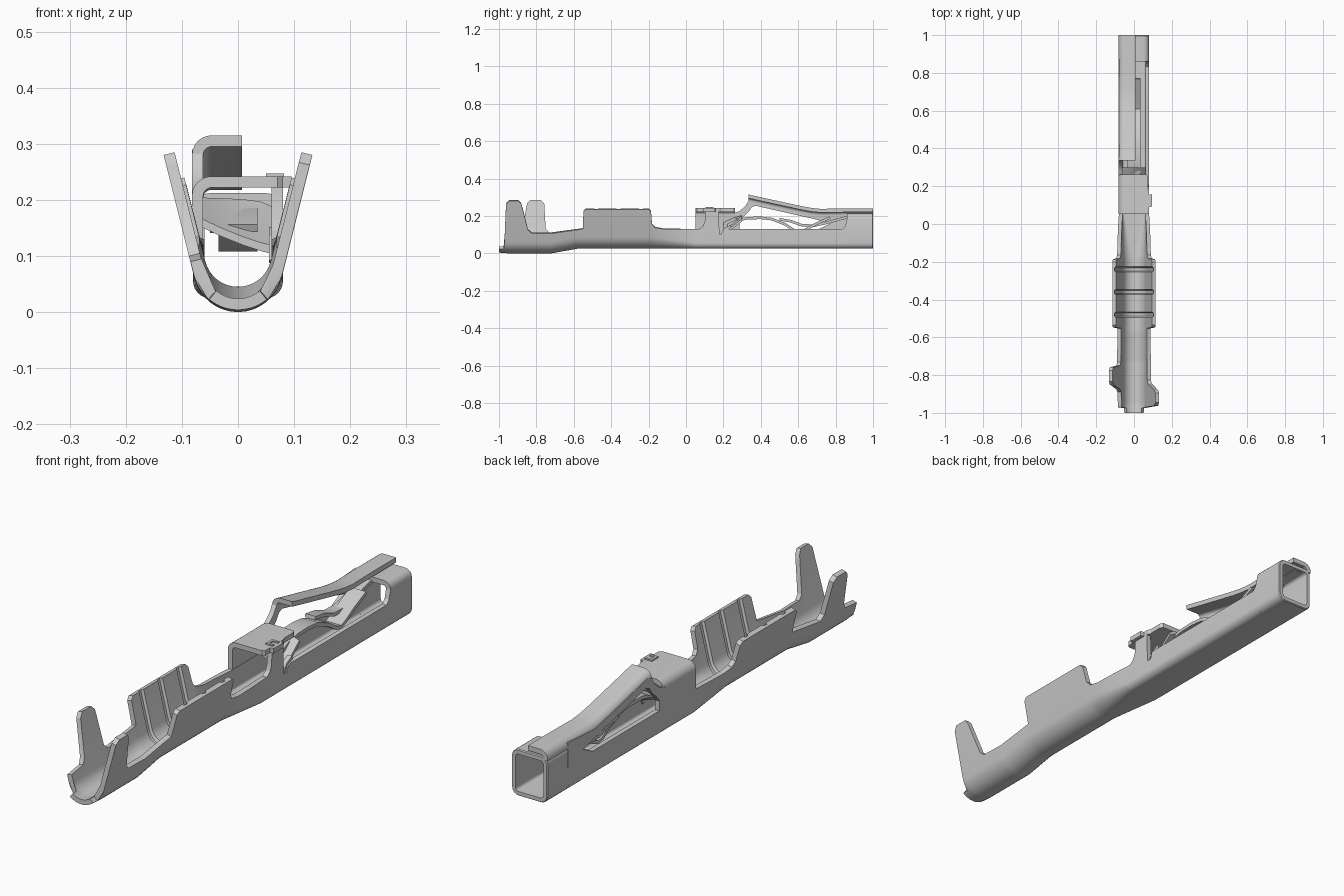
import bpy, bmesh, math
from mathutils import Vector

if "Cube" in bpy.data.objects:
    bpy.data.objects.remove(bpy.data.objects["Cube"])

T = 0.02  # sheet thickness


def loft(name, rings, cyclic=False):
    """Skin closed point loops; cap both ends unless cyclic."""
    bm = bmesh.new()
    vs = [[bm.verts.new(p) for p in r] for r in rings]
    n, m = len(rings[0]), len(rings)
    for i in range(m if cyclic else m - 1):
        a, b = vs[i], vs[(i + 1) % m]
        for j in range(n):
            k = (j + 1) % n
            bm.faces.new((a[j], a[k], b[k], b[j]))
    if not cyclic:
        bm.faces.new(vs[0])
        bm.faces.new(vs[-1][::-1])
    bmesh.ops.recalc_face_normals(bm, faces=bm.faces)
    me = bpy.data.meshes.new(name)
    bm.to_mesh(me)
    bm.free()
    ob = bpy.data.objects.new(name, me)
    bpy.context.collection.objects.link(ob)
    bpy.ops.object.select_all(action='DESELECT')
    ob.select_set(True)
    bpy.context.view_layer.objects.active = ob
    bpy.ops.object.shade_smooth_by_angle(angle=math.radians(28))
    return ob


def interp(tab, y):
    for (a, u), (b, v) in zip(tab, tab[1:]):
        if y <= b:
            return u + (v - u) * max(0, y - a) / (b - a)
    return tab[-1][1]


def half(z0, r, lean, h, t):
    """Outer and inner points of one side of the U section, centre to lip."""
    w, end = 0.08, math.pi / 2 - lean
    end = min(end, math.acos(max(-1, 1 - (h - z0) / r)))
    out, inn = [], []
    for i in range(9):
        a = end * i / 8
        x, z = w - r + r * math.sin(a), z0 + r - r * math.cos(a)
        out.append((x, z))
        inn.append((x - t * math.sin(a), z + t * math.cos(a)))
    d = max(0.0005, h - out[-1][1])
    s = d * math.cos(end) / max(0.2, math.sin(end))
    out.append((out[-1][0] + s, out[-1][1] + d))
    inn.append((inn[-1][0] + s, inn[-1][1] + d))
    return out, inn


# Formed sheet body: lip heights, floor height, corner radius, wall lean
wire = [(-.552, .13), (-.548, .222), (-.535, .235), (-.2, .235), (-.187, .222),
        (-.182, .155), (-.165, .137), (-.12, .13)]
tongue = [(-1, .022), (-.975, .022)]
h_right = tongue + [(-.97, .08), (-.962, .262), (-.945, .28), (-.895, .28), (-.88, .262),
                    (-.845, .125), (-.825, .108), (-.72, .106)] + wire + [
    (.07, .13), (.09, .145), (.1, .17), (.103, .222), (.175, .222), (.179, .1),
    (.198, .1), (.205, .125), (.22, .13), (.835, .13), (.85, .145), (.862, .19)]
h_left = tongue + [(-.97, .09), (-.89, .1), (-.875, .125), (-.85, .262), (-.833, .28),
                   (-.775, .28), (-.758, .262), (-.75, .125), (-.73, .106)] + wire + [(.862, .13)]
floor = [(-1, .004), (-.95, 0), (-.72, 0), (-.58, .025), (.862, .025)]
radius = [(-1, .08), (-.18, .08), (.05, .03), (.862, .03)]
lean = [(-1, .245), (-.19, .245), (.05, 0), (.862, 0)]
thick = [(-1, T)]
for c in (-.48, -.36, -.24):  # serration grooves
    thick += [(c - .014, T), (c - .008, .011), (c + .008, .011), (c + .014, T)]
thick.append((.862, T))

ys = sorted({y for tab in (h_right, h_left, floor, radius, lean, thick) for y, _ in tab}
            | {-.18 + .023 * i for i in range(11)})
rings = []
for y in ys:
    args = [interp(t, y) for t in (floor, radius, lean)]
    t = interp(thick, y)
    ro, ri = half(*args, interp(h_right, y), t)
    lo, li = half(*args, interp(h_left, y), t)
    pts = [(-x, z) for x, z in lo[:0:-1]] + ro + ri[::-1] + [(-x, z) for x, z in li[1:]]
    rings.append([(x, y, z) for x, z in pts])
loft("crimp_body", rings)


def rounded_rect(x, z0, z1, r, y):
    pts = []
    for k, (cx, cz) in enumerate(((x - r, z1 - r), (-x + r, z1 - r), (-x + r, z0 + r), (x - r, z0 + r))):
        for i in range(6):
            a = math.pi / 2 * (k + i / 5)
            pts.append((cx + r * math.cos(a), y, cz + r * math.sin(a)))
    return pts


# Closed mating box at the far end
y0, y1 = .86, 1.0
loft("mating_box", [rounded_rect(.08, .025, .212, .03, y0), rounded_rect(.08, .025, .212, .03, y1 - .004),
                    rounded_rect(.077, .028, .209, .028, y1), rounded_rect(.062, .043, .194, .013, y1),
                    rounded_rect(.06, .045, .192, .012, y0)], cyclic=True)


def fold(y, right, top, bottom, r=.035):
    """Section of a plate folded over from the left wall."""
    xl = -.082
    arc = [(math.cos(math.pi / 2 * i / 6), math.sin(math.pi / 2 * i / 6)) for i in range(7)]
    cx, cz = xl + r, top - r
    out = [(xl, bottom)] + [(cx - r * c, cz + r * s) for c, s in arc] + [(right, top)]
    q = r - T
    inn = [(xl + T, bottom)] + [(cx - q * c, cz + q * s) for c, s in arc] + [(right, top - T)]
    return [(x, y, z) for x, z in out + inn[::-1]]


# Bridge folded over the body, with its locking tab
loft("bridge", [fold(y, x, .242, .128) for y, x in
                ((.052, .07), (.06, .08), (.09, .08), (.092, .095), (.155, .095), (.157, .08),
                 (.18, .08), (.19, .074), (.25, .074), (.262, .066))])


def block(name, x0, x1, ya, yb, z0, z1):
    loft(name, [[(x, y, z) for x, z in ((x0, z0), (x1, z0), (x1, z1), (x0, z1))] for y in (ya, yb)])


for ya in (.105, .137):
    block("lock_tab", .05, .082, ya, ya + .01, .235, .247)
block("lock_tab_root", .05, .06, .105, .147, .235, .247)

# Locking arm rising backwards over the contact
arm = [(1, .24, .2), (.85, .24, .2), (.72, .238, .198), (.67, .243, .202), (.62, .252, .21),
       (.45, .289, .247), (.35, .311, .266), (.335, .315, .27)]
loft("locking_arm", [fold(y, .007, t, b) for y, t, b in arm])

# Left side loop joining the arm to the lower wall
outer = [(.87, .225), (.7, .215), (.6, .235), (.36, .29), (.335, .282), (.315, .25),
         (.285, .225), (.25, .215), (.24, .18), (.24, .125)]
inner = [(.87, .165), (.78, .16), (.68, .185), (.6, .203), (.37, .255), (.35, .245), (.335, .222),
         (.305, .195), (.285, .17), (.285, .125)]
loft("side_loop", [[(x, y, z) for y, z in outer + inner[::-1]] for x in (-.082, -.062)])
loft("side_gusset", [[(x, y, z) for y, z in ((.87, .125), (.87, .18), (.78, .165), (.7, .125))]
                     for x in (-.081, -.062)])


def strip(name, path, xa, xb, t=.014):
    """Bent strip following (y, z) path."""
    rings = []
    for i, p in enumerate(path):
        a, b = Vector(path[max(0, i - 1)]), Vector(path[min(len(path) - 1, i + 1)])
        d = (b - a).normalized()
        ny, nz = -d.y * t / 2, d.x * t / 2
        rings.append([(xa, p[0] - ny, p[1] - nz), (xb, p[0] - ny, p[1] - nz),
                      (xb, p[0] + ny, p[1] + nz), (xa, p[0] + ny, p[1] + nz)])
    loft(name, rings)


# Contact springs inside the box
strip("contact_spring", [(.22, .15), (.28, .178), (.33, .188), (.4, .19), (.46, .183), (.53, .155),
                         (.58, .122), (.61, .115), (.64, .127), (.7, .16), (.77, .192)], -.035, .035)
strip("support_spring", [(.99, .2), (.9, .198), (.84, .188), (.75, .163), (.68, .148),
                         (.62, .15), (.56, .172), (.5, .182)], -.05, -.005)

# Curved spring root tied to both walls
root = []
for y, zs in ((.2, (.165, .15, .134, .124, .118)), (.25, (.188, .178, .165, .155, .147)),
              (.3, (.204, .203, .201, .197, .187))):
    top = list(zip((-.062, -.03, .01, .04, .064), zs))
    root.append([(x, y, z) for x, z in top] + [(x, y, z - .015) for x, z in top[::-1]])
loft("spring_root", root)
strip("root_hook", [(.19, .09), (.2, .115), (.21, .13), (.24, .145)], .055, .075)
